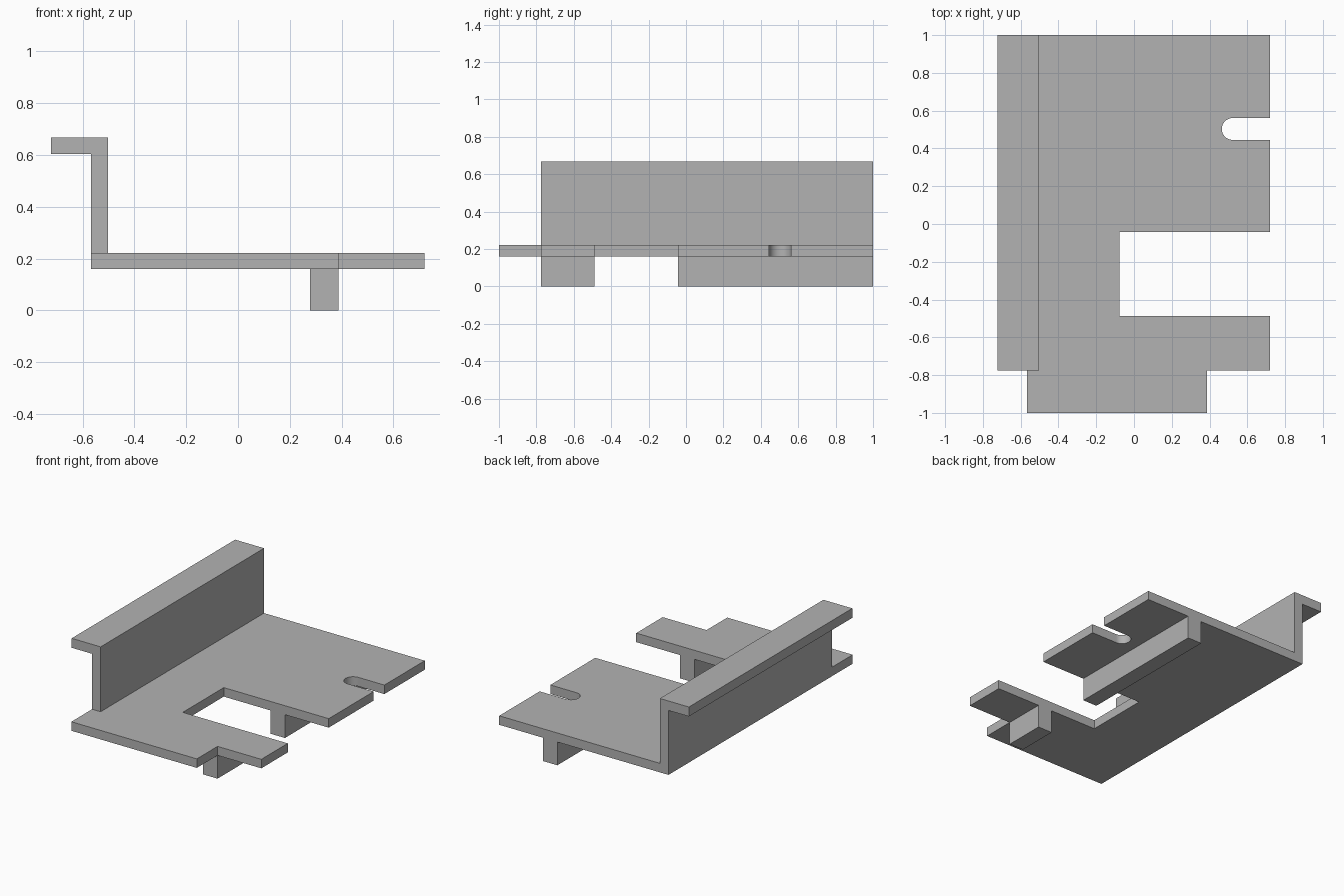
import bpy, bmesh, math

if "Cube" in bpy.data.objects:
    bpy.data.objects.remove(bpy.data.objects["Cube"])

grey = bpy.data.materials.new("plain_grey")
grey.diffuse_color = (0.45, 0.45, 0.45, 1)
grey.use_nodes = True
grey.node_tree.nodes["Principled BSDF"].inputs["Base Color"].default_value = grey.diffuse_color


def extrude(name, points, offset):
    """Closed prism from a planar outline swept along an offset."""
    bm = bmesh.new()
    face = bm.faces.new([bm.verts.new(p) for p in points])
    swept = bmesh.ops.extrude_face_region(bm, geom=[face], use_keep_orig=True)
    moved = [g for g in swept["geom"] if isinstance(g, bmesh.types.BMVert)]
    bmesh.ops.translate(bm, verts=moved, vec=offset)
    bmesh.ops.recalc_face_normals(bm, faces=bm.faces)
    mesh = bpy.data.meshes.new(name)
    bm.to_mesh(mesh)
    bm.free()
    mesh.materials.append(grey)
    obj = bpy.data.objects.new(name, mesh)
    bpy.context.collection.objects.link(obj)
    return obj


LEFT, WALL, RIGHT = -0.567, -0.502, 0.72
BOTTOM, TOP = 0.16, 0.222
FRONT, STEP, BACK = -1.0, -0.775, 1.0
GAP_FRONT, GAP_BACK = -0.488, -0.043

# Base plate with stepped corner, rectangular cut-out and round-ended slot
slot_x, slot_y, slot_r = 0.523, 0.503, 0.058
arc = [(slot_x + slot_r * math.cos(a), slot_y + slot_r * math.sin(a))
       for a in (math.radians(270 - 180 * i / 24) for i in range(25))]
outline = [(LEFT, FRONT), (0.387, FRONT), (0.387, STEP), (RIGHT, STEP),
           (RIGHT, GAP_FRONT), (-0.078, GAP_FRONT), (-0.078, GAP_BACK),
           (RIGHT, GAP_BACK), (RIGHT, slot_y - slot_r), *arc,
           (RIGHT, slot_y + slot_r), (RIGHT, BACK), (LEFT, BACK)]
plate = extrude("bracket", [(x, y, BOTTOM) for x, y in outline], (0, 0, TOP - BOTTOM))

# Upright wall with outward lip, rooted in the plate
wall_profile = [(LEFT, 0.19), (WALL, 0.19), (WALL, 0.668), (-0.722, 0.668),
                (-0.722, 0.603), (LEFT, 0.603)]
wall = extrude("flanged_wall", [(x, STEP, z) for x, z in wall_profile],
               (0, BACK - STEP, 0))


# Ribs under the plate, either side of the cut-out
def rib(name, y0, y1):
    section = [(0.278, 0), (0.387, 0), (0.387, 0.19), (0.278, 0.19)]
    return extrude(name, [(x, y0, z) for x, z in section], (0, y1 - y0, 0))


ribs = [rib("front_rib", STEP, GAP_FRONT), rib("back_rib", GAP_BACK, BACK)]

# Join everything into one solid
bpy.context.view_layer.objects.active = plate
plate.select_set(True)
for part in [wall] + ribs:
    mod = plate.modifiers.new("join_" + part.name, 'BOOLEAN')
    mod.operation = 'UNION'
    mod.solver = 'EXACT'
    mod.object = part
    bpy.ops.object.modifier_apply(modifier=mod.name)
    bpy.data.objects.remove(part)

# Merge leftover coplanar faces, then smooth only the slot end
bm = bmesh.new()
bm.from_mesh(plate.data)
bmesh.ops.remove_doubles(bm, verts=bm.verts, dist=1e-5)
bmesh.ops.dissolve_limit(bm, angle_limit=math.radians(1), verts=bm.verts, edges=bm.edges)
bm.to_mesh(plate.data)
bm.free()
bpy.ops.object.shade_smooth_by_angle(angle=math.radians(30))
